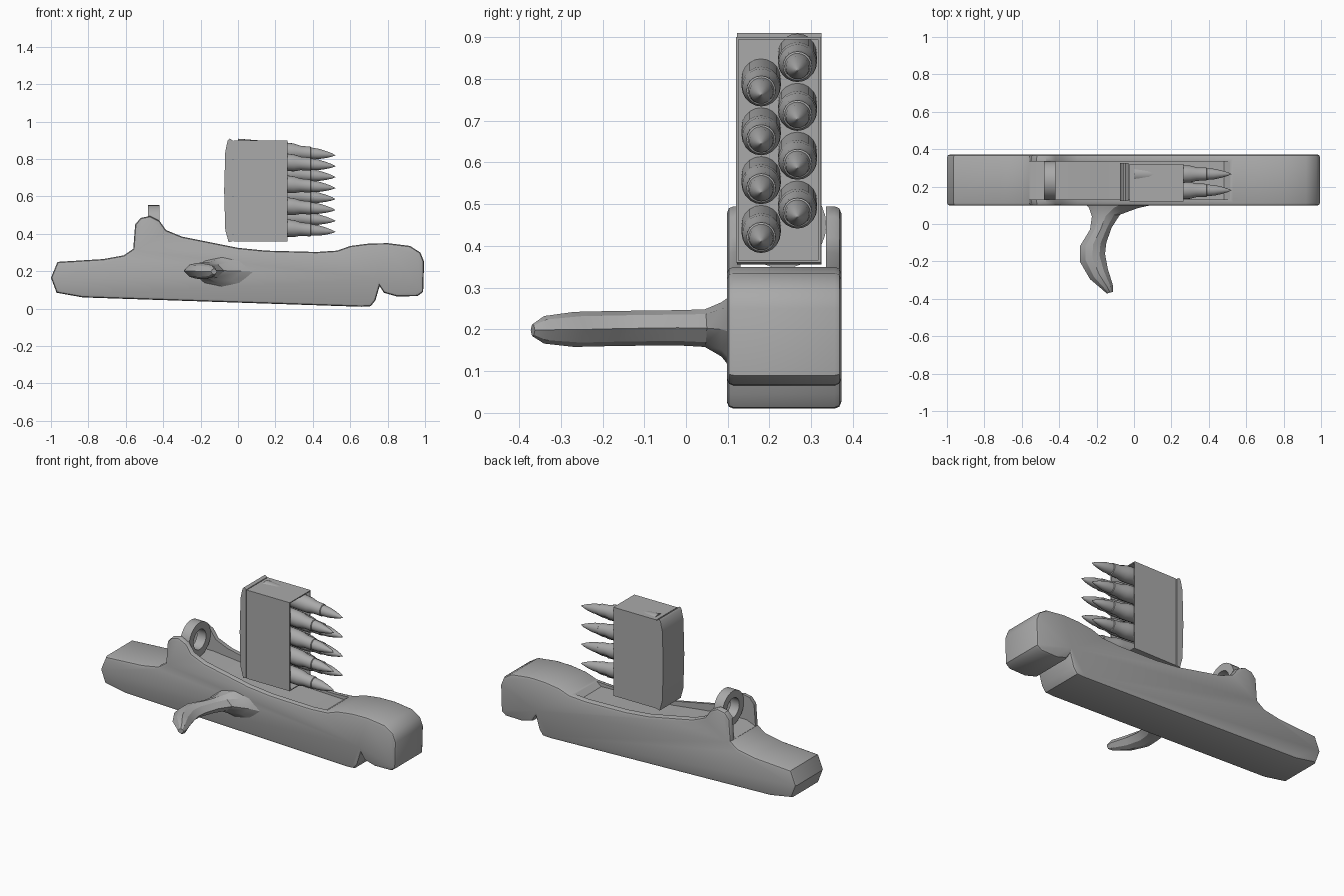
import bpy, bmesh, math
from mathutils import Vector, Matrix

if "Cube" in bpy.data.objects:
    bpy.data.objects.remove(bpy.data.objects["Cube"])

GREY = (0.4, 0.4, 0.4, 1)
metal = bpy.data.materials.new("plain grey")
metal.use_nodes = True
metal.diffuse_color = GREY
metal.node_tree.nodes["Principled BSDF"].inputs["Base Color"].default_value = GREY


def finish(name, bm, angle=35):
    bmesh.ops.recalc_face_normals(bm, faces=bm.faces)
    mesh = bpy.data.meshes.new(name)
    bm.to_mesh(mesh)
    bm.free()
    obj = bpy.data.objects.new(name, mesh)
    bpy.context.collection.objects.link(obj)
    mesh.materials.append(metal)
    bpy.ops.object.select_all(action='DESELECT')
    obj.select_set(True)
    bpy.context.view_layer.objects.active = obj
    bpy.ops.object.shade_smooth_by_angle(angle=math.radians(angle))
    return obj


def extrude_profile(points, y0, y1, bevel=0):
    """Extrude an xz outline along y, optionally rounding both rims."""
    bm = bmesh.new()
    face = bm.faces.new([bm.verts.new((x, y0, z)) for x, z in points])
    out = bmesh.ops.extrude_face_region(bm, geom=[face])
    moved = [v for v in out["geom"] if isinstance(v, bmesh.types.BMVert)]
    bmesh.ops.translate(bm, verts=moved, vec=(0, y1 - y0, 0))
    if bevel:
        rims = [e for e in bm.edges if abs(e.verts[0].co.y - e.verts[1].co.y) < 1e-5]
        bmesh.ops.bevel(bm, geom=rims, offset=bevel, segments=2, profile=0.5,
                        affect='EDGES', clamp_overlap=False)
    return bm


def loft(bm, rings):
    """Skin consecutive rings of points and cap the ends."""
    rows = [[bm.verts.new(p) for p in ring] for ring in rings]
    n = len(rows[0])
    for a, b in zip(rows, rows[1:]):
        for i in range(n):
            bm.faces.new((a[i], a[(i + 1) % n], b[(i + 1) % n], b[i]))
    bm.faces.new(rows[0])
    bm.faces.new(rows[-1][::-1])


# Long carrier body with raised ears and notched underside
outline = [(-1, .165), (-.965, .25), (-.72, .265), (-.61, .285), (-.56, .32),
           (-.55, .45), (-.52, .485), (-.47, .495), (-.42, .47), (-.385, .42),
           (-.3, .385), (-.15, .355), (0, .325), (.15, .31), (.42, .303),
           (.53, .31), (.6, .335), (.7, .348), (.8, .35), (.92, .335),
           (.975, .3), (.995, .25), (.99, .09), (.96, .067), (.85, .065),
           (.78, .085), (.757, .12), (.735, .045), (.71, .013), (.66, .01),
           (-.83, .06), (-.97, .085)]
body = finish("carrier_body", extrude_profile(outline, .098, .372, .016))

# Channel between the ears and under the magazine
channel = [(-.62, .297), (-.5, .345), (-.4, .345), (-.2, .325), (0, .3),
           (.48, .285), (.53, .32), (.53, .6), (-.62, .6)]
cutter = finish("channel_cutter", extrude_profile(channel, .13, .335))
cut = body.modifiers.new("channel", 'BOOLEAN')
cut.operation = 'DIFFERENCE'
cut.solver = 'EXACT'
cut.object = cutter
bpy.context.view_layer.objects.active = body
bpy.ops.object.modifier_apply(modifier=cut.name)
bpy.data.objects.remove(cutter)
bpy.ops.object.select_all(action='DESELECT')
body.select_set(True)
bpy.context.view_layer.objects.active = body
bpy.ops.object.shade_smooth_by_angle(angle=math.radians(35))

# Upright ring between the ears
bm = bmesh.new()
SIDES = 28
section = [(-.48, .104), (-.42, .104), (-.42, .06), (-.48, .06)]
loops = []
for i in range(SIDES):
    a = math.tau * i / SIDES
    loops.append([bm.verts.new((x, .232 + r * math.cos(a), .45 + r * math.sin(a)))
                  for x, r in section])
for i in range(SIDES):
    a, b = loops[i], loops[(i + 1) % SIDES]
    for j in range(4):
        k = (j + 1) % 4
        bm.faces.new((a[j], a[k], b[k], b[j]))
finish("rear_ring", bm)

# Curved side handle: left point, right point, half height, height of centre
stations = [((-.27, .12), (.18, .12), .1, .19), ((-.24, .085), (.02, .085), .065, .2),
            ((-.225, .04), (-.075, .05), .045, .203), ((-.235, -.03), (-.12, -.02), .042, .204),
            ((-.29, -.12), (-.148, -.1), .042, .203), ((-.29, -.2), (-.155, -.16), .042, .202),
            ((-.235, -.295), (-.14, -.24), .042, .2), ((-.17, -.35), (-.112, -.33), .033, .199),
            ((-.145, -.372), (-.112, -.362), .015, .198)]
rings = []
for left, right, h, z in stations:
    l, r = Vector(left), Vector(right)
    ring = []
    for t, s in ((0, 0), (.22, .75), (.5, 1), (.78, .75), (1, 0),
                 (.78, -.75), (.5, -1), (.22, -.75)):
        p = l.lerp(r, t)
        ring.append((p.x, p.y, z + s * h))
    rings.append(ring)
bm = bmesh.new()
loft(bm, rings)
finish("side_handle", bm, 30)

# Magazine box, open toward the cartridge tips
bm = bmesh.new()
bmesh.ops.create_cube(bm, size=1, matrix=Matrix.Translation((.12, .221, .63))
                      @ Matrix.Diagonal((.29, .202, .54, 1)))
front = max(bm.faces, key=lambda f: f.calc_center_median().x)
bmesh.ops.inset_region(bm, faces=[front], thickness=.008)
hole = bmesh.ops.extrude_face_region(bm, geom=[front])
bmesh.ops.translate(bm, verts=[v for v in hole["geom"] if isinstance(v, bmesh.types.BMVert)],
                    vec=(-.24, 0, 0))
bmesh.ops.delete(bm, geom=[front], context='FACES')
finish("magazine_box", bm)

# Bowed base plate on the back of the magazine
plate = [(-.03, .36), (-.03, .9), (-.045, .91), (-.055, .9), (-.068, .84),
         (-.074, .63), (-.068, .42), (-.05, .355)]
finish("magazine_base_plate", extrude_profile(plate, .122, .325))

# Staggered cartridges, tipped slightly down
turned = [(0, .047), (.26, .047), (.3, .045), (.335, .036), (.387, .035),
          (.39, .031), (.43, .028), (.47, .019), (.5, .01), (.52, .001)]
for i in range(8):
    y, z = (.267, .18)[i % 2], .82 - i * .0585
    bm = bmesh.new()
    loft(bm, [[(x, y + r * math.cos(math.tau * k / 20),
                z + (.52 - x) * .08 + r * math.sin(math.tau * k / 20))
               for k in range(20)] for x, r in turned])
    finish(f"cartridge_{i + 1}", bm)
